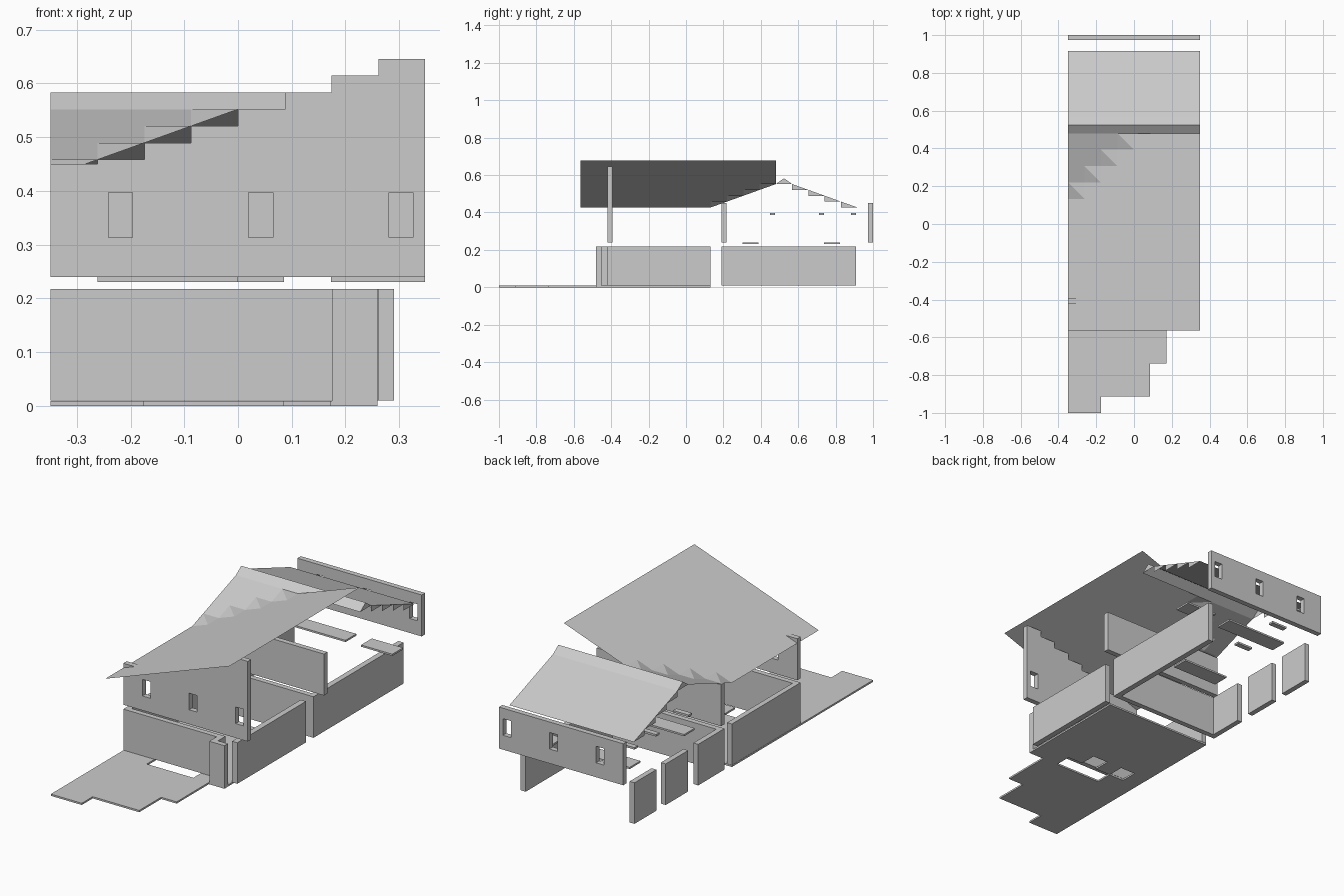
import bpy

if "Cube" in bpy.data.objects:
    bpy.data.objects.remove(bpy.data.objects["Cube"])

C = 0.0871            # plan module
X0, Y0 = -0.3485, 0.132
X1 = X0 + 8 * C
Z0, S = 0.427, 0.03125  # eave height and rise per module
T = 0.027             # wall thickness


def mesh(name, verts, faces):
    me = bpy.data.meshes.new(name)
    me.from_pydata(verts, [], faces)
    me.update()
    ob = bpy.data.objects.new(name, me)
    bpy.context.collection.objects.link(ob)
    return ob


def extrude_y(name, prof, y0, y1):
    # prof: x,z outline running counter-clockwise seen from the front
    n = len(prof)
    v = [(x, y0, z) for x, z in prof] + [(x, y1, z) for x, z in prof]
    f = [tuple(range(n)), tuple(reversed(range(n, 2 * n)))]
    f += [(i, i + n, (i + 1) % n + n, (i + 1) % n) for i in range(n)]
    return mesh(name, v, f)


def box(name, x0, x1, y0, y1, z0, z1):
    return extrude_y(name, [(x0, z0), (x1, z0), (x1, z1), (x0, z1)], y0, y1)


def windows(wall, y):
    for wx in (-0.241, 0.02, 0.281):
        c = box("window_cutter", wx, wx + 0.045, y - 0.06, y + 0.06, 0.313, 0.397)
        c.hide_render = True
        c.hide_viewport = True
        m = wall.modifiers.new("window", 'BOOLEAN')
        m.operation = 'DIFFERENCE'
        m.solver = 'EXACT'
        m.object = c


# Ground slab with stepped front edge and openings
ya = -0.48
rows = [(-1, -0.913, [(X0, -0.175)]),
        (-0.913, -0.738, [(X0, 0.086)]),
        (-0.738, ya, [(X0, 0.173)]),
        (ya, ya + C, [(X0, -0.175), (0.086, 0.26)]),
        (ya + C, ya + 2 * C, [(X0, -0.26), (-0.175, -0.088), (0, 0.26)]),
        (ya + 2 * C, 0.13, [(X0, 0.26)])]
for y0, y1, spans in rows:
    for a, b in spans:
        box("ground_slab", a, b, y0, y1, 0, 0.009)

# Ground floor walls
L0, L1 = 0.01, 0.218
box("lower_front_wall", X0, 0.205, -0.42, -0.42 + T, L0, L1)
box("entry_panel", 0.175, 0.26, -0.48, -0.48 + T, 0.003, L1)
box("entry_fin", 0.175, 0.205, -0.48 + T, -0.42, L0, L1)
box("lower_right_front_wall", 0.261, 0.29, -0.42, 0.13, L0, L1)
box("lower_right_back_wall", 0.261, 0.29, 0.19, 0.91, L0, L1)
box("lower_left_front_wall", X0, X0 + T, -0.42 + T, 0.13, L0, L1)
box("lower_cross_wall", X0, 0.261, 0.19, 0.19 + T, L0, L1)
for y0, y1 in ((0.19 + T, 0.40), (0.48, 0.66), (0.735, 0.91)):
    box("lower_left_panel", X0, X0 + T, y0, y1, L0, L1)

# Upper floor slabs and small ledges
box("upper_floor_slab", -0.261, 0.086, 0.738, 0.824, 0.231, 0.24)
box("upper_floor_slab", 0.173, X1, 0.738, 0.824, 0.231, 0.24)
box("upper_floor_slab", -0.261, 0.0, 0.303, 0.388, 0.231, 0.24)
for y in (0.45, 0.71, 0.883):
    box("ledge", X0, X0 + C, y, y + T, 0.386, 0.396)

# Upper walls: stepped front, plain cross wall, back wall
prof = [(X0, 0.24), (X1, 0.24)]
for k in reversed(range(8)):
    z = max(0.45, Z0 + S * k)
    prof += [(X0 + C * (k + 1), z), (X0 + C * k, z)]
windows(extrude_y("upper_front_wall", prof, -0.42, -0.42 + T), -0.406)
box("upper_cross_wall", X0, X1, 0.19, 0.19 + T, 0.24, 0.45)
windows(box("upper_back_wall", X0, X1, 1 - T, 1, 0.24, 0.45), 0.986)

# Main roof sheet, rising to the right, stepped at the valley corner
out = [(0, -0.565), (8, -0.565), (8, Y0 + 4 * C)]
for k in (4, 3, 2, 1):
    out += [(k, Y0 + k * C), (k, Y0 + (k - 1) * C)]
out.append((0, Y0))
out.remove((1, Y0))
out.insert(-1, (1, Y0))
mesh("main_roof", [(X0 + k * C, y, Z0 + S * k) for k, y in out],
     [tuple(range(len(out)))])

# Valley corner pieces and the short front slope beside them
for i in range(4):
    x, y, z = X0 + i * C, Y0 + i * C, Z0 + i * S
    mesh("valley_piece",
         [(x, y, z), (x + C, y, z + S), (x, y + C, z + S), (x + C, y + C, z + S)],
         [(0, 1, 2), (1, 3, 2)])
    if i < 3:
        yt, zt = Y0 + 4 * C, Z0 + 4 * S
        mesh("rear_roof_front_slope",
             [(x, y + C, z + S), (x + C, y + C, z + S), (x + C, yt, zt), (x, yt, zt)],
             [(0, 1, 2, 3)])

# Ridge and back slope
yr, zr = Y0 + 4.5 * C, Z0 + 5 * S
pr = [(Y0 + 4 * C, Z0 + 4 * S), (yr, zr), (Y0 + 5 * C, Z0 + 4 * S), (Y0 + 9 * C, Z0)]
mesh("rear_roof", [(x, y, z) for y, z in pr for x in (X0, X1)],
     [(2 * i, 2 * i + 1, 2 * i + 3, 2 * i + 2) for i in range(3)])

# Saw-tooth gable ends
for x in (X0, X1):
    mesh("ridge_gable", [(x, y, z) for y, z in pr[:3]], [(0, 1, 2)])
    for k in range(4):
        y, z = Y0 + (5 + k) * C, Z0 + (4 - k) * S
        mesh("gable_tooth", [(x, y, z), (x, y, z - S), (x, y + C, z - S)], [(0, 1, 2)])
